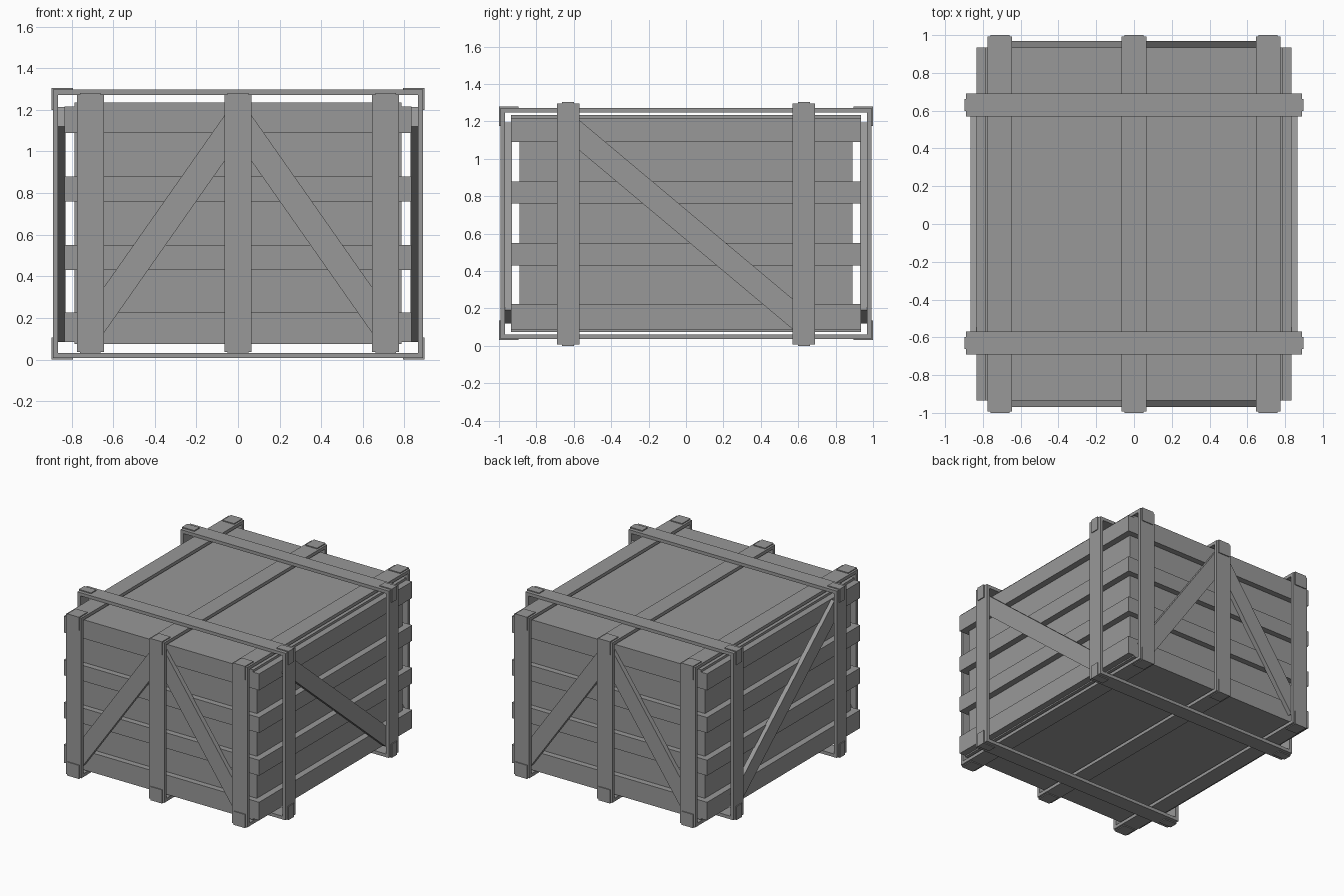
import bpy, bmesh

if "Cube" in bpy.data.objects:
    bpy.data.objects.remove(bpy.data.objects["Cube"])

# Dark grey finish for every part
grey = bpy.data.materials.new("dark_grey")
grey.diffuse_color = (0.315, 0.315, 0.315, 1)
grey.use_nodes = True
grey.node_tree.nodes["Principled BSDF"].inputs["Base Color"].default_value = grey.diffuse_color


def finish(name, bm):
    """Turn a bmesh into a linked, coloured object."""
    bmesh.ops.recalc_face_normals(bm, faces=bm.faces)
    me = bpy.data.meshes.new(name)
    bm.to_mesh(me)
    bm.free()
    me.materials.append(grey)
    ob = bpy.data.objects.new(name, me)
    bpy.context.collection.objects.link(ob)
    return ob


def box(name, x0, x1, y0, y1, z0, z1):
    """Axis-aligned box given by its limits."""
    bm = bmesh.new()
    bmesh.ops.create_cube(bm, size=1)
    for v in bm.verts:
        v.co = ((x0 + x1) / 2 + v.co.x * (x1 - x0),
                (y0 + y1) / 2 + v.co.y * (y1 - y0),
                (z0 + z1) / 2 + v.co.z * (z1 - z0))
    return finish(name, bm)


def prism(name, profile, axis, d0, d1):
    """Extrude a (horizontal, z) profile along x or y from d0 to d1."""
    bm = bmesh.new()
    rings = []
    for d in (d0, d1):
        rings.append([bm.verts.new((d, h, z) if axis == 'X' else (h, d, z))
                      for h, z in profile])
    n = len(profile)
    bm.faces.new(rings[0])
    bm.faces.new(rings[1])
    for i in range(n):
        j = (i + 1) % n
        bm.faces.new((rings[0][i], rings[0][j], rings[1][j], rings[1][i]))
    return finish(name, bm)


def frame(axis, pos, width, half, zb, zt, t, patch):
    """Rectangular batten loop with angle plates on its four corners."""
    a, b = pos - width / 2, pos + width / 2

    def bar(name, h0, h1, z0, z1):
        if axis == 'X':
            return box(name, a, b, h0, h1, z0, z1)
        return box(name, h0, h1, a, b, z0, z1)

    for s in (-1, 1):
        h = sorted((s * half, s * (half - t)))
        bar("upright_batten", h[0], h[1], zb, zt)
    bar("bottom_batten", t - half, half - t, zb, zb + t)
    bar("top_batten", t - half, half - t, zt - t, zt)
    # L-shaped corner plates
    p, leg = 0.007, 0.105
    for s in (-1, 1):
        for z, u in ((zb, -1), (zt, 1)):
            o, i = half + p, half - 0.002
            zo, zi = z + u * p, z - u * 0.002
            prof = [(s * o, zo), (s * o, zo - u * leg), (s * i, zo - u * leg),
                    (s * i, zi), (s * (o - leg), zi), (s * (o - leg), zo)]
            prism("corner_plate", prof, axis, pos - patch / 2, pos + patch / 2)


# Crate body, lid and floor
box("crate_body", -0.785, 0.785, -0.89, 0.89, 0.09, 1.215)
box("lid", -0.785, 0.785, -0.935, 0.935, 1.213, 1.235)
box("floor", -0.785, 0.785, -0.935, 0.935, 0.075, 0.092)

# Raised planks on all four walls
for z0, z1 in ((0.085, 0.225), (0.43, 0.55), (0.76, 0.88), (1.09, 1.217)):
    for s in (-1, 1):
        y = sorted((s * 0.885, s * 0.935))
        box("end_plank", -0.835, 0.835, y[0], y[1], z0, z1)
        x = sorted((s * 0.78, s * 0.835))
        box("side_plank", x[0], x[1], -0.885, 0.885, z0, z1)

# Batten loops: three lengthwise, two crosswise
for x in (-0.71, 0, 0.71):
    frame('X', x, 0.13, 0.993, 0.037, 1.273, 0.025, 0.10)
for y in (-0.63, 0.63):
    frame('Y', y, 0.12, 0.89, 0.007, 1.297, 0.025, 0.065)

# Square-cut diagonal braces tucked under the uprights
for s in (-1, 1):
    for m in (-1, 1):
        prism("end_brace", [(m * 0.05, 1.195), (m * -0.053, 1.122),
                            (m * 0.65, 0.12), (m * 0.753, 0.193)],
              'Y', s * 0.93, s * 0.968)
    prism("side_brace", [(-0.58, 1.215), (-0.66, 1.12),
                         (0.575, 0.085), (0.655, 0.18)],
          'X', s * 0.83, s * 0.865)
